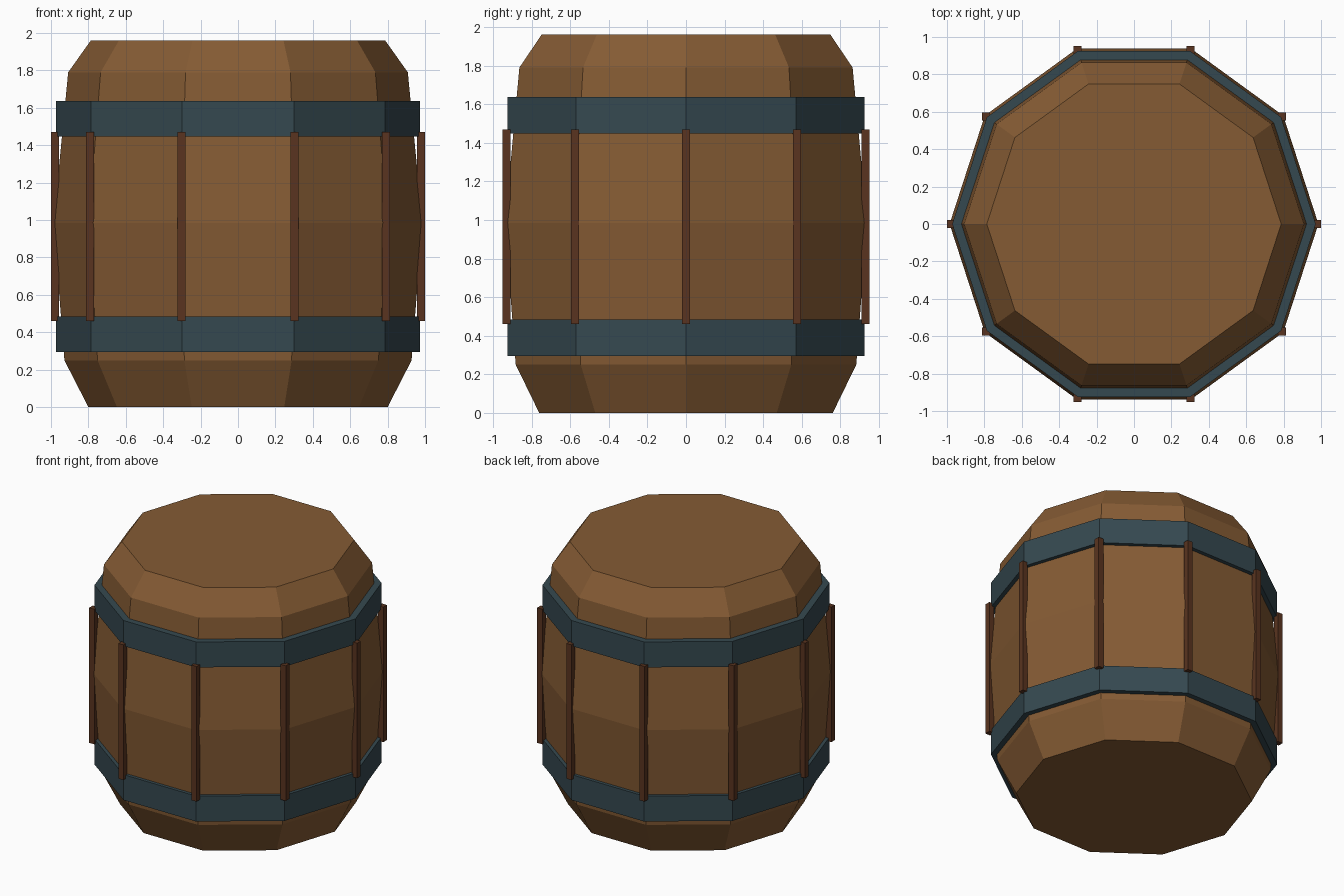
import bpy, bmesh, math

if "Cube" in bpy.data.objects:
    bpy.data.objects.remove(bpy.data.objects["Cube"])

SIDES = 10


def material(name, color):
    m = bpy.data.materials.new(name)
    m.diffuse_color = (*color, 1)
    m.use_nodes = True
    m.node_tree.nodes["Principled BSDF"].inputs["Base Color"].default_value = m.diffuse_color
    return m


wood = material("wood", (0.235, 0.105, 0.034))
iron = material("iron", (0.036, 0.066, 0.08))
dark_wood = material("dark_wood", (0.10, 0.034, 0.014))


def lathe(name, profile, mat, closed=False):
    """Spin (radius, z) points into a ten-sided solid; closed makes a ring."""
    bm = bmesh.new()
    loops = [[bm.verts.new((r * math.cos(math.tau * i / SIDES),
                            r * math.sin(math.tau * i / SIDES), z))
              for i in range(SIDES)] for r, z in profile]
    pairs = list(zip(loops, loops[1:]))
    if closed:
        pairs.append((loops[-1], loops[0]))
    else:
        bm.faces.new(loops[0])
        bm.faces.new(loops[-1])
    for a, b in pairs:
        for i in range(SIDES):
            j = (i + 1) % SIDES
            bm.faces.new((a[i], a[j], b[j], b[i]))
    bmesh.ops.recalc_face_normals(bm, faces=bm.faces)
    mesh = bpy.data.meshes.new(name)
    bm.to_mesh(mesh)
    bm.free()
    mesh.materials.append(mat)
    bpy.context.collection.objects.link(bpy.data.objects.new(name, mesh))


# Bulging barrel body with bevelled ends
lathe("barrel_body", [(0.80, 0), (0.928, 0.25), (0.986, 0.985),
                      (0.908, 1.79), (0.787, 1.96)], wood)

# Two metal hoops
for name, z in (("lower_hoop", 0.295), ("upper_hoop", 1.447)):
    lathe(name, [(0.92, z), (0.972, z), (0.972, z + 0.19), (0.92, z + 0.19)],
          iron, closed=True)

# Upright battens on the corners, all square to the axes
for i in range(SIDES):
    a = math.tau * i / SIDES
    bpy.ops.mesh.primitive_cube_add(
        size=1, location=(0.979 * math.cos(a), 0.979 * math.sin(a), 0.965))
    batten = bpy.context.object
    batten.name = f"batten_{i + 1}"
    batten.scale = (0.042, 0.042, 1.01)
    batten.data.materials.append(dark_wood)
